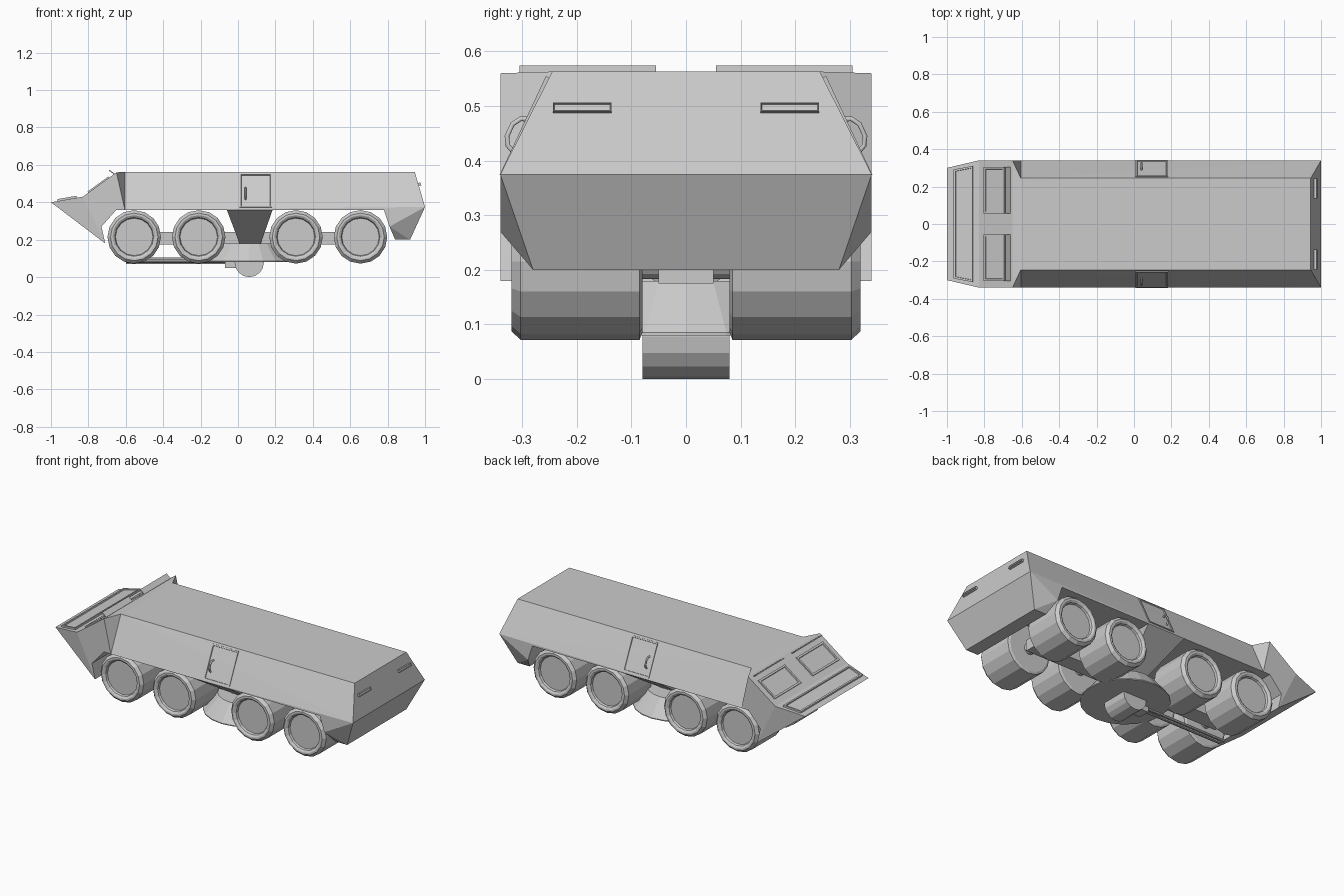
import bpy, bmesh, math
from mathutils import Vector, Matrix

if "Cube" in bpy.data.objects:
    bpy.data.objects.remove(bpy.data.objects["Cube"])

grey = bpy.data.materials.new("plain grey")
grey.diffuse_color = (0.6, 0.6, 0.6, 1)
grey.use_nodes = True
grey.node_tree.nodes["Principled BSDF"].inputs["Base Color"].default_value = grey.diffuse_color


def finish(name, bm):
    bmesh.ops.recalc_face_normals(bm, faces=bm.faces[:])
    me = bpy.data.meshes.new(name)
    bm.to_mesh(me)
    bm.free()
    me.materials.append(grey)
    ob = bpy.data.objects.new(name, me)
    bpy.context.collection.objects.link(ob)
    return ob


def faceted(name, half_points):
    """Convex solid from points mirrored across y = 0."""
    bm = bmesh.new()
    for x, y, z in half_points:
        for s in (-1, 1):
            bm.verts.new((x, s * y, z))
    bmesh.ops.convex_hull(bm, input=bm.verts[:])
    bmesh.ops.dissolve_limit(bm, angle_limit=0.02, verts=bm.verts[:], edges=bm.edges[:])
    return finish(name, bm)


def lathe(name, profile, centre, axis, n=16):
    """Turn (radius, height) points around an axis through centre."""
    rot = Vector((0, 0, 1)).rotation_difference(Vector(axis)).to_matrix()
    bm = bmesh.new()
    rings = []
    for r, h in profile:
        rings.append([bm.verts.new(Vector(centre) + rot @ Vector(
            (r * math.cos(math.tau * i / n), r * math.sin(math.tau * i / n), h)))
            for i in range(n)])
    for a, b in zip(rings, rings[1:]):
        for i in range(n):
            j = (i + 1) % n
            bm.faces.new((a[i], a[j], b[j], b[i]))
    bm.faces.new(rings[0])
    bm.faces.new(rings[-1])
    return finish(name, bm)


def plate(name, centre, u, v, out, w, h, t, rim=0, depth=0.0, taper=1.0):
    """Box lying on a slope; with a rim its outer face is inset and sunk."""
    u, v, out = (Vector(a).normalized() for a in (u, v, out))
    bm = bmesh.new()
    bmesh.ops.create_cube(bm, size=1)
    bm.faces.ensure_lookup_table()
    top = max(bm.faces, key=lambda f: f.calc_center_median().z)
    for vert in bm.verts:
        k = taper if vert.co.y < 0 else 1
        vert.co = Vector((vert.co.x * w * k, vert.co.y * h, vert.co.z * t))
    if rim:
        bmesh.ops.inset_region(bm, faces=[top], thickness=rim)
        inner = bmesh.ops.inset_region(bm, faces=[top], thickness=0.002)
        for vert in top.verts:
            vert.co.z -= depth
    m = Matrix((u, v, out)).transposed().to_4x4()
    bm.transform(Matrix.Translation(centre) @ m)
    return finish(name, bm)


def box(name, x0, x1, y0, y1, z0, z1):
    return plate(name, ((x0 + x1) / 2, (y0 + y1) / 2, (z0 + z1) / 2),
                 (1, 0, 0), (0, 1, 0), (0, 0, 1), x1 - x0, y1 - y0, z1 - z0)


# Hull: main body, lower tail, collar behind the nose, two nose wedges
faceted("main_hull", [(-.605, .34, .36), (-.605, .245, .563), (.945, .245, .563),
                      (1, .34, .375), (.78, .34, .36)])
faceted("tail_lower", [(.78, .34, .36), (1, .34, .375), (.81, .34, .27),
                       (.84, .28, .2), (.92, .28, .2)])
faceted("hull_collar", [(-.65, .34, .36), (-.65, .34, .56), (-.605, .34, .36),
                        (-.605, .245, .563)])
faceted("nose_upper", [(-.83, .34, .43), (-.65, .34, .56), (-.65, .34, .36), (-.73, .34, .27)])
faceted("nose_lower", [(-1, .3, .4), (-.83, .34, .43), (-.73, .34, .27), (-.71, .34, .18)])

# Belly wedge and drive spine
faceted("belly_wedge", [(-.06, .34, .36), (.185, .34, .36), (.01, .05, .175), (.12, .05, .175)])
box("drive_spine", -.6, .7, -.05, .05, .175, .24)

# Wheels with recessed hubs, and axles
tyre = [(.13, .08), (.143, .085), (.143, .303), (.127, .32), (.116, .32),
        (.104, .312), (.1, .3)]
for i, x in enumerate((-.555, -.21, .31, .655)):
    lathe(f"axle_{i}", [(.032, -.09), (.032, .09)], (x, 0, .215), (0, 1, 0))
    for s, side in ((-1, "right"), (1, "left")):
        lathe(f"wheel_{side}_{i}", tyre, (x, 0, .215), (0, s, 0))

# Side doors with curved handles
for s, side in ((-1, "near"), (1, "far")):
    up = Vector((0, -s * .095, .203)).normalized()
    out = Vector((0, s * .203, .095)).normalized()
    mid = Vector((.095, s * .2925, .4615))
    plate(f"door_{side}", mid, (1, 0, 0), up, out, .172, .2, .014, .011, .005)
    cu = bpy.data.curves.new(f"door_handle_{side}", 'CURVE')
    cu.dimensions = '3D'
    cu.bevel_depth = .005
    cu.bevel_resolution = 1
    sp = cu.splines.new('POLY')
    path = [(-.034, 0), (-.027, .016), (-.012, .025), (.012, .025), (.027, .016), (.034, 0)]
    sp.points.add(len(path) - 1)
    for p, (a, b) in zip(sp.points, path):
        p.co = (*(mid + Vector((-.055, 0, 0)) + up * (a - .018) + out * b), 1)
    cu.materials.append(grey)
    bpy.context.collection.objects.link(bpy.data.objects.new(cu.name, cu))

# Windscreens, raised visors and tail slots
for s, side in ((-1, "right"), (1, "left")):
    y = s * .18
    plate(f"windscreen_{side}", (-.745, y, .4915), (0, 1, 0), (.18, 0, .13), (-.13, 0, .18),
          .25, .136, .014, .016, .006)
    plate(f"visor_{side}", (-.669, y, .557), (0, 1, 0), (.04, 0, -.03), (.03, 0, .04),
          .25, .05, .006)
    plate(f"tail_slot_{side}", (.968, s * .19, .496), (0, 1, 0), (-.055, 0, .188),
          (.188, 0, .055), .108, .016, .02, .002, .003)

# Splash board on the nose
plate("splash_board", (-.913, 0, .418), (0, 1, 0), (.17, 0, .03), (-.03, 0, .17),
      .62, .105, .016, .014, .006, .94)

# Turret slung under the hull, with gun
lathe("turret_cone", [(.24, .08), (.24, .085), (.16, .18)], (.06, 0, 0), (0, 0, 1), 20)
lathe("gun_drum", [(.078, -.08), (.078, .08)], (.06, 0, .078), (0, 1, 0))
box("gun_breech", -.07, .02, -.035, .035, .05, .085)
lathe("main_barrel", [(.015, 0), (.015, .6)], (0, -.012, .09), (-1, 0, 0), 10)
lathe("small_barrel", [(.008, 0), (.008, .6)], (0, .022, .077), (-1, 0, 0), 8)
